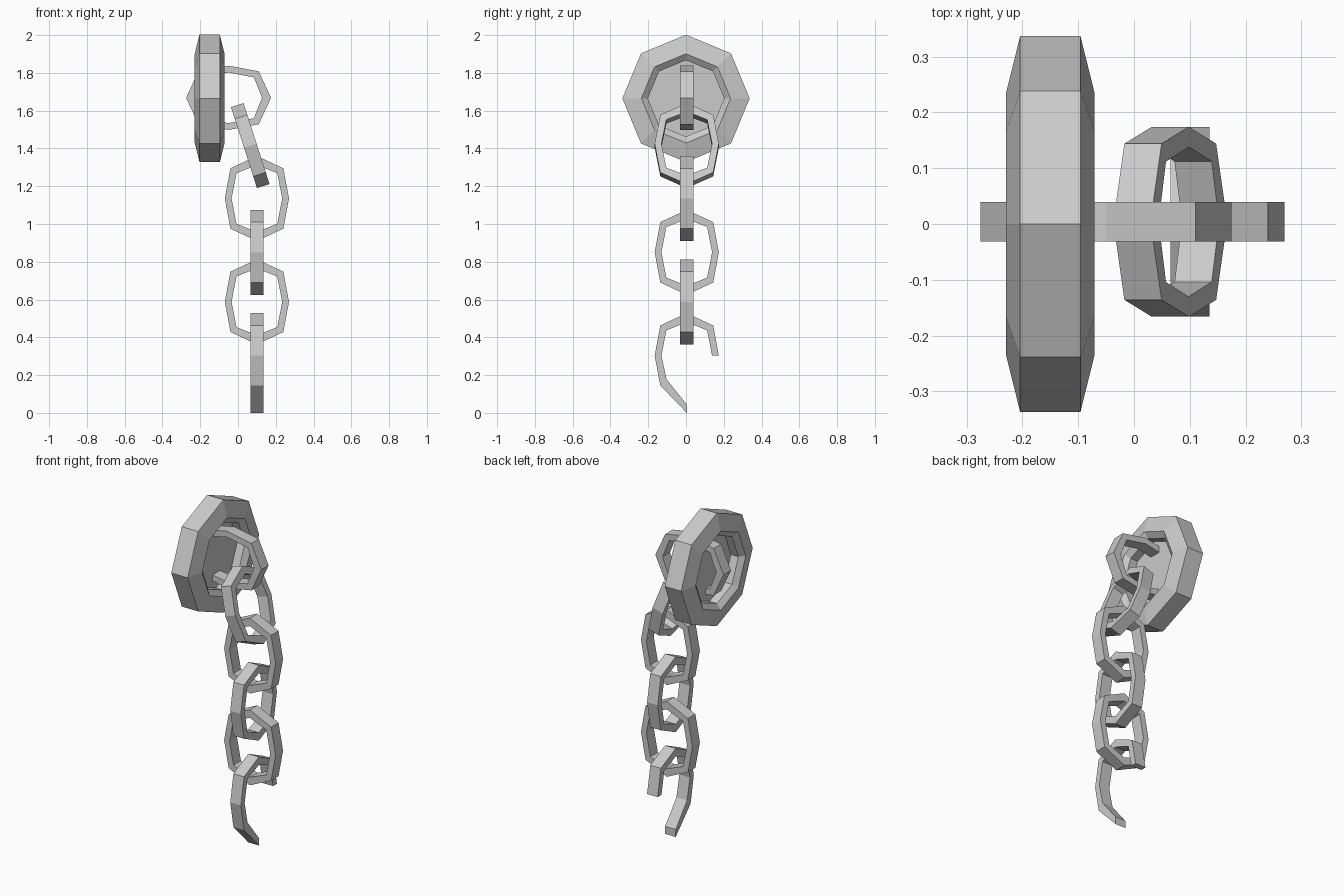
import bpy, bmesh, math
from mathutils import Matrix, Vector

if "Cube" in bpy.data.objects:
    bpy.data.objects.remove(bpy.data.objects["Cube"])

HALF = 0.035   # half width of the link bar
Y0 = 0.004     # tiny sideways offset of the chain

# outer / inner outline of one link, long axis vertical
OUTER = [(0, .225), (.14, .16), (.17, 0), (.14, -.16),
         (0, -.225), (-.14, -.16), (-.17, 0), (-.14, .16)]
INNER = [(0, .177), (.108, .134), (.134, 0), (.108, -.134),
         (0, -.177), (-.108, -.134), (-.134, 0), (-.108, .134)]


def finish(name, bm, matrix=None):
    if matrix:
        bm.transform(matrix)
    bmesh.ops.recalc_face_normals(bm, faces=bm.faces)
    mesh = bpy.data.meshes.new(name)
    bm.to_mesh(mesh)
    bm.free()
    obj = bpy.data.objects.new(name, mesh)
    bpy.context.collection.objects.link(obj)
    return obj


def bar(name, outer, inner, matrix, closed=True):
    """Four-sided bar swept along an outline in the local xz plane."""
    bm = bmesh.new()
    rings = []
    for (ox, oz), (ix, iz) in zip(outer, inner):
        rings.append([bm.verts.new(p) for p in (
            (ox, -HALF, oz), (ox, HALF, oz), (ix, HALF, iz), (ix, -HALF, iz))])
    n = len(rings)
    for i in range(n if closed else n - 1):
        a, b = rings[i], rings[(i + 1) % n]
        for k in range(4):
            m = (k + 1) % 4
            bm.faces.new((a[k], a[m], b[m], b[k]))
    if not closed:
        bm.faces.new(rings[0])
        bm.faces.new(rings[-1])
    return finish(name, bm, matrix)


def place(x, z, axis=None, degrees=0):
    m = Matrix.Translation((x, Y0, z))
    return m @ Matrix.Rotation(math.radians(degrees), 4, axis) if axis else m


# wall plate: eight-sided ring with chamfered rim
PX, PZ = -0.15, 1.665
profile = [(-.054, .337), (.054, .337), (.079, .236),
           (.054, .202), (-.054, .202), (-.079, .236)]
bm = bmesh.new()
rings = [[bm.verts.new((PX + x, r * math.sin(i * math.pi / 4),
                        PZ + r * math.cos(i * math.pi / 4))) for x, r in profile]
         for i in range(8)]
for i in range(8):
    a, b = rings[i], rings[(i + 1) % 8]
    for k in range(6):
        m = (k + 1) % 6
        bm.faces.new((a[k], a[m], b[m], b[k]))
finish("wall_ring", bm)

# recessed disc closing the ring
bm = bmesh.new()
bmesh.ops.create_cone(bm, cap_ends=True, segments=8, radius1=.205, radius2=.205, depth=.01)
top = max((v.co for v in bm.verts), key=lambda c: c.y)
turn = math.pi / 2 - math.atan2(top.y, top.x)
finish("wall_disc", bm, Matrix.Translation((PX, 0, PZ))
       @ Matrix.Rotation(math.pi / 2, 4, 'Y') @ Matrix.Rotation(turn, 4, 'Z'))

# anchor link lying through the plate
bar("anchor_link", OUTER, INNER, place(-.05, 1.668, 'Y', 90))

# leaning second link, turned across the first
bar("leaning_link", OUTER, INNER,
    place(.065, 1.415, 'Y', -17.8) @ Matrix.Rotation(math.pi / 2, 4, 'Z'))

# hanging links, alternating direction
for i, z in enumerate((1.135, .85, .588)):
    bar(f"hanging_link_{i + 1}", OUTER, INNER, place(.1, z, 'Z', 90 * (i % 2)))

# broken last link: open on one side, lower end bent down
order = [2, 1, 0, 7, 6]
outer = [OUTER[i] for i in order] + [(-.14, -.158), (0, -.303)]
inner = [INNER[i] for i in order] + [(-.107, -.125), (0, -.258)]
bar("broken_link", outer, inner, place(.1, .303, 'Z', 90), closed=False)
